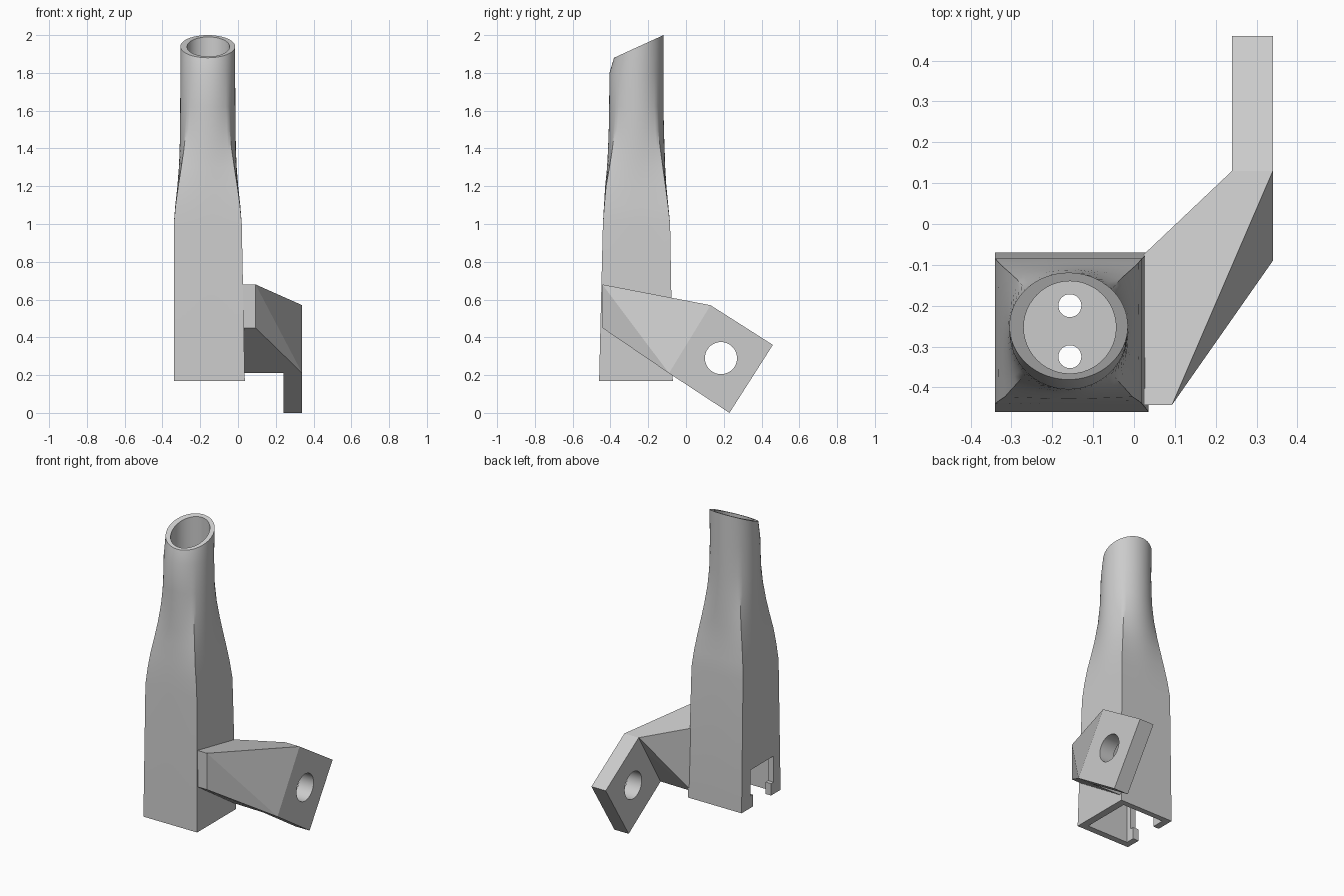
import bpy, bmesh, math
from mathutils import Matrix

cube = bpy.data.objects.get("Cube")
if cube:
    bpy.data.objects.remove(cube, do_unlink=True)

grey = bpy.data.materials.new("plain_grey")
grey.use_nodes = True
grey.diffuse_color = (0.6, 0.6, 0.6, 1)
grey.node_tree.nodes["Principled BSDF"].inputs["Base Color"].default_value = (0.6, 0.6, 0.6, 1)


def finish(name, bm):
    bmesh.ops.recalc_face_normals(bm, faces=bm.faces)
    mesh = bpy.data.meshes.new(name)
    bm.to_mesh(mesh)
    bm.free()
    mesh.materials.append(grey)
    obj = bpy.data.objects.new(name, mesh)
    bpy.context.collection.objects.link(obj)
    return obj


def box(name, low, high):
    bm = bmesh.new()
    bmesh.ops.create_cube(bm, size=1)
    for v in bm.verts:
        v.co = [(a + b) / 2 + c * (b - a) for a, b, c in zip(low, high, v.co)]
    return finish(name, bm)


def cylinder(name, centre, radius, depth, axis="Z"):
    bm = bmesh.new()
    turn = Matrix.Rotation(math.pi / 2, 4, "Y") if axis == "X" else Matrix()
    bmesh.ops.create_cone(bm, cap_ends=True, segments=48, radius1=radius, radius2=radius,
                          depth=depth, matrix=Matrix.Translation(centre) @ turn)
    return finish(name, bm)


def hull(name, points):
    bm = bmesh.new()
    for p in points:
        bm.verts.new(p)
    bmesh.ops.convex_hull(bm, input=bm.verts)
    bmesh.ops.dissolve_limit(bm, angle_limit=0.01, verts=bm.verts, edges=bm.edges)
    return finish(name, bm)


def cut(obj, cutters):
    for c in cutters:
        mod = obj.modifiers.new("cut", "BOOLEAN")
        mod.operation, mod.solver, mod.object = "DIFFERENCE", "EXACT", c
    graph = bpy.context.evaluated_depsgraph_get()
    mesh = bpy.data.meshes.new_from_object(obj.evaluated_get(graph))
    obj.modifiers.clear()
    obj.data = mesh
    for c in cutters:
        bpy.data.objects.remove(c, do_unlink=True)


def smooth(obj):
    bpy.ops.object.select_all(action="DESELECT")
    obj.select_set(True)
    bpy.context.view_layer.objects.active = obj
    bpy.ops.object.shade_smooth_by_angle(angle=math.radians(28))


# Body: square sleeve that blends into a round, slanted spout
# section: z, centre x, centre y, half x, half y, squareness
sections = [
    (0.17, -0.152, -0.265, 0.188, 0.195, 1),
    (1.00, -0.160, -0.262, 0.180, 0.178, 1),
    (1.10, -0.160, -0.264, 0.172, 0.170, 0.97),
    (1.20, -0.160, -0.266, 0.161, 0.162, 0.90),
    (1.30, -0.160, -0.264, 0.153, 0.154, 0.72),
    (1.39, -0.160, -0.263, 0.149, 0.150, 0.50),
    (1.50, -0.160, -0.263, 0.147, 0.146, 0.25),
    (1.62, -0.160, -0.263, 0.146, 0.144, 0.08),
    (1.80, -0.160, -0.262, 0.145, 0.143, 0),
    (1.94, -0.160, -0.250, 0.145, 0.131, 0),
]
SIDES = 64
bm = bmesh.new()
rings = []
for z, cx, cy, hx, hy, square in sections:
    slant = 0.06 if z > 1.9 else 0
    ring = []
    for i in range(SIDES):
        a = math.tau * i / SIDES
        c, s = math.cos(a), math.sin(a)
        r = square / max(abs(c), abs(s)) + 1 - square
        ring.append(bm.verts.new((cx + hx * r * c, cy + hy * r * s, z + slant * s)))
    rings.append(ring)
for low, high in zip(rings, rings[1:]):
    for i in range(SIDES):
        j = (i + 1) % SIDES
        bm.faces.new((low[i], low[j], high[j], high[i]))
bm.faces.new(rings[0])
bm.faces.new(rings[-1])
body = finish("sleeve_body", bm)

# Hollow: spout bore, lower socket, two floor holes, side notch with clip lips
cut(body, [
    cylinder("bore", (-0.157, -0.253, 1.55), 0.113, 1.1),
    box("socket", (-0.30, -0.42, 0.1), (-0.01, -0.105, 0.92)),
    *[cylinder("floor_hole", (-0.157, y, 0.95), 0.028, 0.3) for y in (-0.2, -0.325)],
    box("notch", (-0.4, -0.39, 0.245), (-0.25, -0.16, 0.41)),
    box("notch_mouth", (-0.4, -0.365, 0.1), (-0.25, -0.185, 0.26)),
])
smooth(body)

# Arm: faceted bridge from the body to the mounting plate
plate_edge = [(0.13, 0.57), (-0.09, 0.21)]
hull("bridge_arm",
     [(x, -0.443, z) for x in (0.015, 0.093) for z in (0.45, 0.68)]
     + [(0.015, -0.083, z) for z in (0.21, 0.61)]
     + [(x, y, z) for x in (0.24, 0.34) for y, z in plate_edge])

# Mounting plate with a bolt hole
plate = hull("mounting_plate", [(x, y, z) for x in (0.24, 0.34)
                                for y, z in plate_edge + [(0.46, 0.36), (0.23, 0)]])
cut(plate, [cylinder("bolt_hole", (0.29, 0.185, 0.29), 0.085, 0.3, "X")])
smooth(plate)
